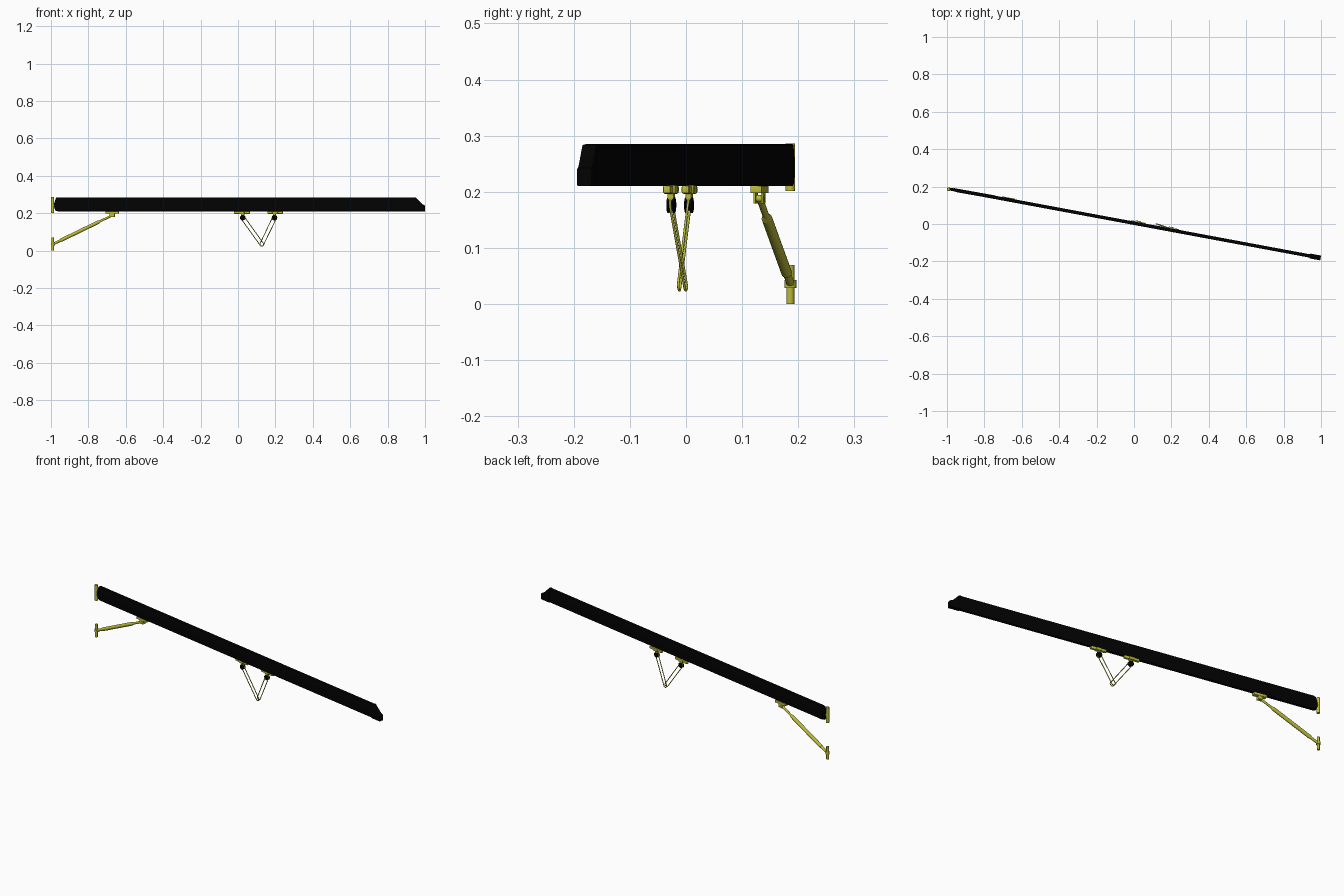
import bpy, bmesh, math
from mathutils import Vector, Matrix

if "Cube" in bpy.data.objects:
    bpy.data.objects.remove(bpy.data.objects["Cube"])

def mat(name, c):
    m = bpy.data.materials.new(name)
    m.diffuse_color = (*c, 1)
    m.use_nodes = True
    m.node_tree.nodes["Principled BSDF"].inputs["Base Color"].default_value = m.diffuse_color
    return m

BLACK = mat("black", (0.0006, 0.0006, 0.0006))
OLIVE = mat("olive brass", (0.50, 0.50, 0.04))
ANG = -math.atan(0.186)
FRAME = Matrix.Translation((0, 0.004, 0)) @ Matrix.Rotation(ANG, 4, 'Z')   # boom frame
ACROSS = FRAME.to_3x3() @ Vector((0, 1, 0))
K = 1 / math.cos(ANG)
PAD = 0.006   # fittings sit slightly towards the back of the boom

def P(x, off, z):
    """World point on the boom's vertical plane near world x, shifted sideways by off."""
    return FRAME @ Vector((x * K, off, z))

def finish(name, bm, m, angle=35):
    bmesh.ops.recalc_face_normals(bm, faces=bm.faces)
    me = bpy.data.meshes.new(name)
    bm.to_mesh(me)
    bm.free()
    me.materials.append(m)
    o = bpy.data.objects.new(name, me)
    bpy.context.collection.objects.link(o)
    bpy.context.view_layer.objects.active = o
    o.select_set(True)
    bpy.ops.object.shade_smooth_by_angle(angle=math.radians(angle))
    o.select_set(False)
    return o

def rod(name, a, b, r1, m, r2=None, seg=20):
    a, b = Vector(a), Vector(b)
    d = b - a
    bm = bmesh.new()
    bmesh.ops.create_cone(bm, cap_ends=True, segments=seg, radius1=r1,
                          radius2=r1 if r2 is None else r2, depth=d.length)
    bm.transform(Matrix.Translation((a + b) / 2) @ d.to_track_quat('Z', 'Y').to_matrix().to_4x4())
    return finish(name, bm, m)

def box(name, x, off, z, size, m, bevel=0.0015):
    bm = bmesh.new()
    bmesh.ops.create_cube(bm, size=1)
    bm.transform(Matrix.Diagonal((*size, 1)))
    bmesh.ops.bevel(bm, geom=bm.edges[:], offset=bevel, segments=2, affect='EDGES', profile=0.5)
    bm.transform(Matrix.Translation(P(x, off, z)) @ Matrix.Rotation(ANG, 4, 'Z'))
    return finish(name, bm, m)

def slab(name, outline, width, m, bevel):
    """Side outline (x, z) extruded across the boom's width."""
    bm = bmesh.new()
    f = bm.faces.new([bm.verts.new((x * K, -width / 2, z)) for x, z in outline])
    ext = bmesh.ops.extrude_face_region(bm, geom=[f])
    bmesh.ops.translate(bm, vec=(0, width, 0),
                        verts=[v for v in ext['geom'] if isinstance(v, bmesh.types.BMVert)])
    rim = [e for e in bm.edges if abs(e.verts[0].co.y - e.verts[1].co.y) < 1e-6]
    bmesh.ops.bevel(bm, geom=rim, offset=bevel, segments=3, affect='EDGES', profile=0.5)
    bm.transform(FRAME)
    return finish(name, bm, m)

# Boom spar and its end caps
slab("boom", [(-0.965, 0.21), (0.95, 0.21), (0.95, 0.285), (-0.965, 0.285)], 0.018, BLACK, 0.004)
slab("boom_end_cap", [(0.94, 0.21), (0.998, 0.21), (0.998, 0.242), (0.985, 0.247),
                      (0.948, 0.284), (0.94, 0.284)], 0.026, BLACK, 0.003)
slab("boom_inner_cap", [(-0.96, 0.211), (-0.975, 0.213), (-0.983, 0.235), (-0.983, 0.25),
                        (-0.972, 0.283), (-0.96, 0.284)], 0.015, BLACK, 0.003)

# Gooseneck pin at the mast end
MX, MY = -0.991, 0.186
rod("gooseneck_pin", (MX, MY, 0.201), (MX, MY, 0.286), 0.0085, OLIVE)
rod("gooseneck_toggle", (MX, MY, 0.243), P(-0.97, 0, 0.243), 0.006, OLIVE)

# Vang strut: mast pin, collar, stepped tube, boom bracket
rod("vang_mast_pin", (MX, MY, 0.0), (MX, MY, 0.069), 0.007, OLIVE)
rod("vang_mast_collar", (MX + 0.001, MY, 0.028), (MX + 0.001, MY, 0.043), 0.0105, OLIVE)
lo, hi = Vector((-0.985, MY, 0.037)), P(-0.672, 0.002, 0.189)
at = lambda t: lo.lerp(hi, t)
rod("vang_lower_end", at(0), at(0.2), 0.007, OLIVE)
rod("vang_tube", at(0.12), at(0.76), 0.0095, OLIVE)
rod("vang_tube_taper", at(0.76), at(0.79), 0.0095, OLIVE, 0.006)
rod("vang_inner_rod", at(0.78), at(1), 0.006, OLIVE)
box("vang_bracket_plate", -0.672, 0.002, 0.204, (0.07, 0.021, 0.013), OLIVE)
for s in (-1, 1):
    box("vang_bracket_cheek", -0.672, 0.002 + s * 0.007, 0.192, (0.026, 0.004, 0.026), OLIVE, 0.001)
rod("vang_bracket_pin", P(-0.672, -0.008, 0.188), P(-0.672, 0.012, 0.188), 0.006, OLIVE)

def rope_loop(name, top, bottom, r_top, r_bot, r):
    """Closed rope passing round a sheave at the top and a bend at the bottom."""
    d = (top - bottom).normalized()
    side = d.cross(ACROSS).normalized()
    cu = bpy.data.curves.new(name, 'CURVE')
    cu.dimensions = '3D'
    cu.bevel_depth = r
    cu.bevel_resolution = 2
    sp = cu.splines.new('POLY')
    pts = []
    for c, rad, sgn in ((top, r_top, 1), (bottom, r_bot, -1)):
        for i in range(9):
            t = math.pi * i / 8
            pts.append(c + sgn * rad * (side * math.cos(t) + d * math.sin(t)))
    sp.points.add(len(pts) - 1)
    for q, p in zip(sp.points, pts):
        q.co = (*p, 1)
    sp.use_cyclic_u = True
    cu.materials.append(OLIVE)
    bpy.context.collection.objects.link(bpy.data.objects.new(name, cu))

# Two sheet blocks under the boom, with crossing rope loops
for n, px, bx, by in (("inner", 0.02, 0.024, -0.012), ("outer", 0.198, 0.194, -0.001)):
    box(n + "_block_plate", px, PAD, 0.204, (0.084, 0.014, 0.014), OLIVE, 0.003)
    box(n + "_block_saddle", px, PAD, 0.204, (0.03, 0.022, 0.016), OLIVE, 0.003)
    box(n + "_block_shackle", bx, PAD, 0.194, (0.016, 0.011, 0.02), OLIVE)
    for s in (-1, 1):
        rod(n + "_block_cheek", P(bx, PAD + s * 0.0035, 0.176), P(bx, PAD + s * 0.0065, 0.176), 0.014, BLACK)
    rod(n + "_block_sheave", P(bx, PAD - 0.004, 0.176), P(bx, PAD + 0.004, 0.176), 0.009, BLACK)
    rope_loop(n + "_sheet_loop", P(bx, PAD, 0.176), Vector((0.127, by, 0.034)), 0.0105, 0.010, 0.0022)
